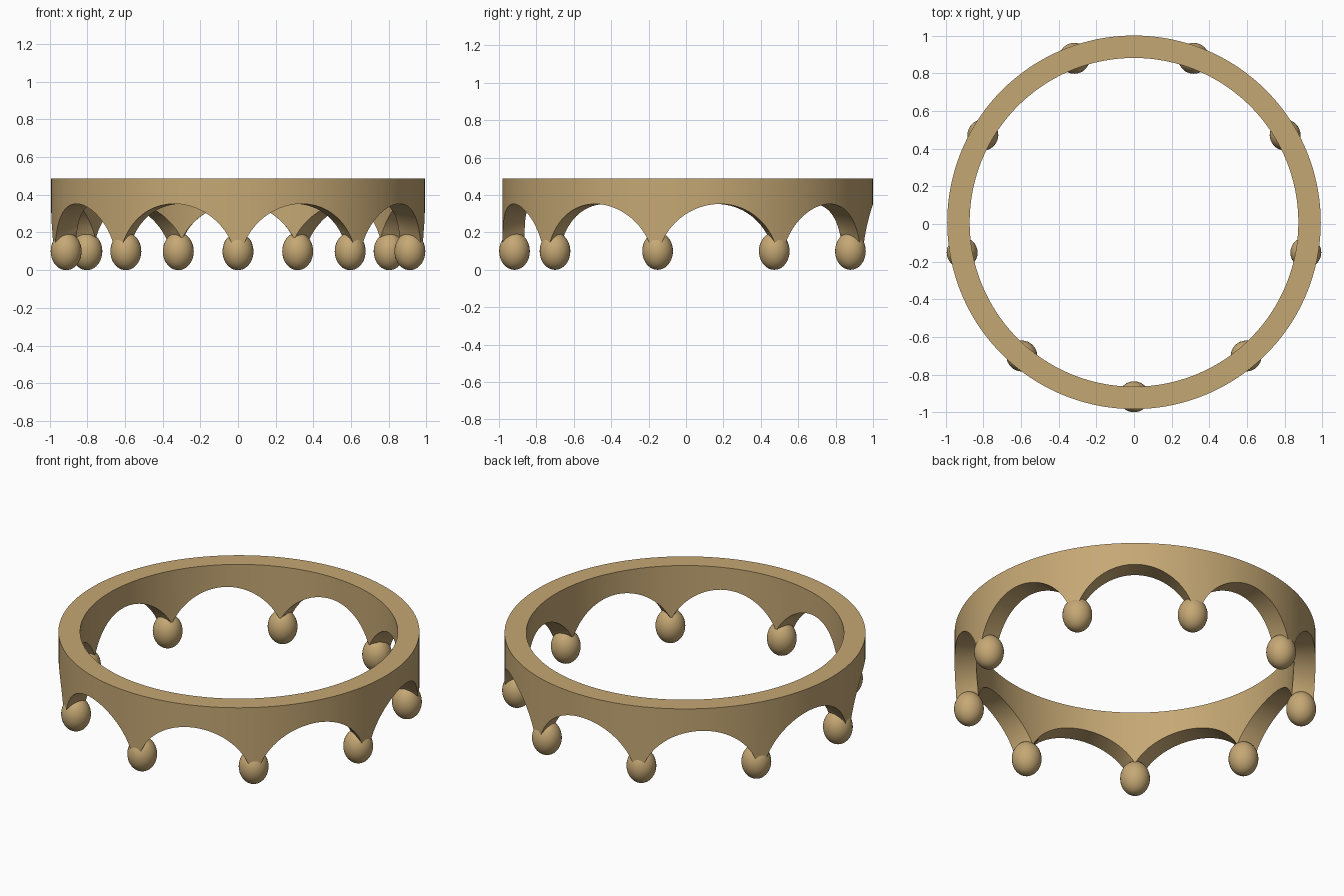
import bpy
import bmesh
import math

if "Cube" in bpy.data.objects:
    bpy.data.objects.remove(bpy.data.objects["Cube"], do_unlink=True)

COUNT = 9                        # arches and beads around the ring
STEPS = 40                       # columns per arch
CENTRE_Y = 0.009
OUTER, INNER, TOP = 0.991, 0.872, 0.487
ARCH_R, ARCH_Z, LEG_END = 0.331, 0.021, 0.1
PITCH = math.tau / COUNT

gold = bpy.data.materials.new("warm gold")
gold.use_nodes = True
colour = (0.56, 0.39, 0.175, 1)
gold.diffuse_color = colour
gold.node_tree.nodes["Principled BSDF"].inputs["Base Color"].default_value = colour


def add_object(name, bm):
    bmesh.ops.recalc_face_normals(bm, faces=bm.faces)
    mesh = bpy.data.meshes.new(name)
    bm.to_mesh(mesh)
    bm.free()
    mesh.materials.append(gold)
    obj = bpy.data.objects.new(name, mesh)
    bpy.context.collection.objects.link(obj)
    bpy.ops.object.select_all(action='DESELECT')
    obj.select_set(True)
    bpy.context.view_layer.objects.active = obj
    bpy.ops.object.shade_smooth_by_angle(angle=math.radians(35))
    return obj


def arch_height(radius, swing):
    # Underside of a round arch running straight out from the ring centre
    offset = radius * math.sin(swing)
    return max(LEG_END, ARCH_Z + math.sqrt(max(0, ARCH_R ** 2 - offset ** 2)))


# Scalloped ring: one closed loop of four corners per column
bm = bmesh.new()
columns = []
for i in range(COUNT * STEPS):
    swing = ((i % STEPS) / STEPS - 0.5) * PITCH
    angle = -math.pi / 2 + i * PITCH / STEPS
    c, s = math.cos(angle), math.sin(angle)
    corners = [(OUTER, arch_height(OUTER, swing)), (OUTER, TOP),
               (INNER, TOP), (INNER, arch_height(INNER, swing))]
    columns.append([bm.verts.new((r * c, r * s + CENTRE_Y, z)) for r, z in corners])
for i, a in enumerate(columns):
    b = columns[(i + 1) % len(columns)]
    for k in range(4):
        n = (k + 1) % 4
        bm.faces.new((a[k], b[k], b[n], a[n]))
add_object("scalloped_ring", bm)

# Egg-shaped beads, one under each leg
for i in range(COUNT):
    angle = -math.pi / 2 + i * PITCH
    bm = bmesh.new()
    bmesh.ops.create_uvsphere(bm, u_segments=32, v_segments=20, radius=1)
    bead = add_object(f"bead_{i + 1}", bm)
    bead.scale = (0.082, 0.082, 0.1)
    bead.location = (0.926 * math.cos(angle), 0.926 * math.sin(angle) + CENTRE_Y, 0.1)
